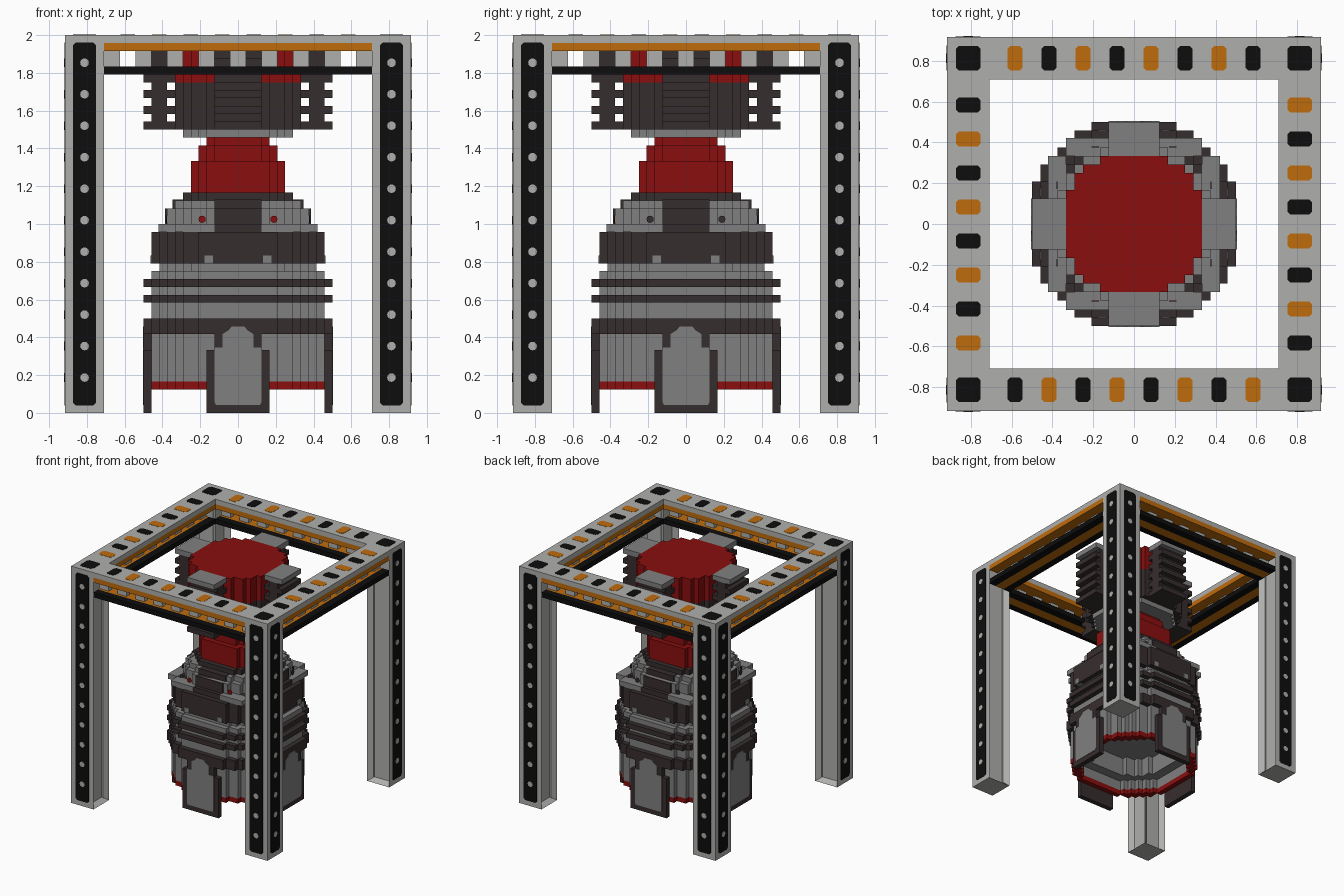
import bpy, bmesh, math
from mathutils import Matrix, Vector

if "Cube" in bpy.data.objects:
    bpy.data.objects.remove(bpy.data.objects["Cube"])

U = 1 / 24          # block size
E = 22 * U          # outer edge of the gantry


def material(name, rgb):
    m = bpy.data.materials.new(name)
    m.use_nodes = True
    c = (*rgb, 1)
    m.diffuse_color = c
    b = m.node_tree.nodes["Principled BSDF"]
    b.inputs["Base Color"].default_value = c
    b.inputs["Roughness"].default_value = 0.8
    return m


LIGHT = material("light grey", (0.43, 0.43, 0.42))
GREY = material("mid grey", (0.216, 0.216, 0.216))
DARK = material("dark brown", (0.037, 0.026, 0.027))
RED = material("deep red", (0.254, 0.0045, 0.0045))
ORANGE = material("orange", (0.52, 0.15, 0.004))
BLACK = material("black", (0.004, 0.004, 0.004))

TOP = Matrix.Identity(4)
# local xy drawn on a wall facing -y, local z pointing outwards
FRONT = Matrix.Rotation(math.pi / 2, 4, 'X')


def finish(name, mat, bm, turns):
    """Turn the geometry about z and make an object of it."""
    base = bm.copy()
    me_part = bpy.data.meshes.new(name + "_part")
    base.to_mesh(me_part)
    base.free()
    for k in range(1, turns):
        start = len(bm.verts)
        bm.from_mesh(me_part)
        bm.verts.ensure_lookup_table()
        bmesh.ops.rotate(bm, verts=bm.verts[start:], cent=(0, 0, 0),
                         matrix=Matrix.Rotation(k * math.pi / 2, 3, 'Z'))
    bpy.data.meshes.remove(me_part)
    bmesh.ops.recalc_face_normals(bm, faces=bm.faces)
    me = bpy.data.meshes.new(name)
    bm.to_mesh(me)
    bm.free()
    me.materials.append(mat)
    ob = bpy.data.objects.new(name, me)
    bpy.context.collection.objects.link(ob)
    return ob


def boxes(name, mat, items, turns=4):
    """Boxes given as x0, x1, y0, y1, z0, z1 in block units."""
    bm = bmesh.new()
    for x0, x1, y0, y1, z0, z1 in items:
        size = Vector((x1 - x0, y1 - y0, z1 - z0)) * U
        mid = Vector((x0 + x1, y0 + y1, z0 + z1)) * U / 2
        bmesh.ops.create_cube(bm, size=1, matrix=Matrix.Translation(mid) @ Matrix.Diagonal((*size, 1)))
    return finish(name, mat, bm, turns)


def prisms(name, mat, outlines, z0, z1, frame=TOP, turns=4):
    """Outlines extruded from z0 to z1 in the given frame."""
    bm = bmesh.new()
    for pts in outlines:
        lo = [bm.verts.new(frame @ Vector((x, y, z0))) for x, y in pts]
        hi = [bm.verts.new(frame @ Vector((x, y, z1))) for x, y in pts]
        bm.faces.new(lo[::-1])
        bm.faces.new(hi)
        for i in range(len(pts)):
            j = (i + 1) % len(pts)
            bm.faces.new((lo[i], lo[j], hi[j], hi[i]))
    return finish(name, mat, bm, turns)


def pad(cx, cy, w, h, c=0.014):
    """Rectangle with cut corners."""
    a, b = w / 2, h / 2
    return [(cx + x, cy + y) for x, y in (
        (c - a, -b), (a - c, -b), (a, c - b), (a, b - c),
        (a - c, b), (c - a, b), (-a, b - c), (-a, c - b))]


def dot(cx, cy, r):
    return [(cx + r * math.cos(t * math.pi / 6), cy + r * math.sin(t * math.pi / 6)) for t in range(12)]


def widths(n):
    """Half width of each row of a blocky disc n blocks in radius."""
    return [int(math.sqrt((n + 0.6) ** 2 - (j + 0.5) ** 2) + 0.5) for j in range(n)]


def disc(name, mat, n, z0, z1):
    quarter = []
    for j, w in enumerate(widths(n)):
        w = min(w, n)
        if not quarter or quarter[-1][0] != w:
            if quarter:
                quarter.append((quarter[-1][0], j))
                quarter.append((w, j))
            else:
                quarter.append((w, 0))
    quarter.append((quarter[-1][0], n))
    pts = []
    for k in range(4):
        c, s = ((1, 0), (0, 1), (-1, 0), (0, -1))[k]
        pts += [((x * c - y * s) * U, (x * s + y * c) * U) for x, y in quarter[1:]]
    prisms(name, mat, [pts], z0 * U, z1 * U, turns=1)


def ring(name, mat, n, inner, z0, z1):
    wi = widths(inner) + [0] * n
    boxes(name, mat, [(min(wi[j], inner), min(w, n), j, j + 1, z0, z1) for j, w in enumerate(widths(n))])


# --- Gantry posts, with channels sunk in the inward faces ---
bm = bmesh.new()
bmesh.ops.create_cube(bm, size=1, matrix=Matrix.Translation((19.5 * U, -19.5 * U, 1))
                      @ Matrix.Diagonal((5 * U, 5 * U, 2, 1)))
bm.normal_update()
inner = [f for f in bm.faces if f.normal.x < -0.5 or f.normal.y > 0.5]
bmesh.ops.inset_individual(bm, faces=inner, thickness=U, depth=-U)
finish("gantry_posts", LIGHT, bm, 4)

post_x = (-19.5 * U, 19.5 * U)
prisms("post_panels", BLACK, [pad(x, 1, 0.122, 1.92) for x in post_x], E, E + 0.002, FRONT)
prisms("post_rivets", LIGHT, [dot(x, 0.187 + i / 6, 0.023) for x in post_x for i in range(11)],
       E, E + 0.004, FRONT)

# --- Gantry beams ---
boxes("beam_tops", LIGHT, [(-17, 17, -22, -17, 47, 48)])
boxes("beam_upper_planks", ORANGE, [(-17, 17, -22, -17, 46, 47)])
boxes("beam_blocks", LIGHT, [(x, x + 2, -20, -19, 44, 46) for x in range(-17, 17, 4)])
boxes("beam_lower_planks", ORANGE, [(-17, 17, -20.5, -18.5, 43, 44)])
boxes("beam_lower_rails", BLACK, [(-17, 17, y, y + 1.5, 43, 44) for y in (-22, -18.5)])

# Pads on the top of the gantry, alternating in colour
prisms("corner_pads", BLACK, [pad(19.5 * U, -19.5 * U, 0.12, 0.12)], 2, 2.002)
for name, mat, first in (("black_pads", BLACK, 0), ("orange_pads", ORANGE, 1)):
    prisms(name, mat, [pad((i - 3.5) / 6, -19.5 * U, 0.075, 0.12) for i in range(first, 8, 2)], 2, 2.002)

# --- Engine bell, open underneath ---
ring("skirt_rim", RED, 11, 10, 3, 4)
ring("skirt", GREY, 11, 10, 4, 10)
ring("skirt_lining", GREY, 10, 8, 6, 10)
disc("skirt_ceiling", GREY, 10, 9.8, 10)
disc("skirt_collar", DARK, 12, 10, 12)

# Hanging door panels on four sides
door = [(-4, 0), (4, 0), (4, 8), (3, 8), (3, 12), (-3, 12), (-3, 8), (-4, 8)]
inlay = [(-2.8, 1), (2.8, 1), (3, 1.4), (3, 8.3), (2, 8.3), (2, 10), (1.2, 10.5), (0.8, 11),
         (-0.8, 11), (-1.2, 10.5), (-2, 10), (-2, 8.3), (-3, 8.3), (-3, 1.4)]
scaled = lambda pts: [(x * U, y * U) for x, y in pts]
prisms("door_frames", DARK, [scaled(door)], 11 * U, 12 * U, FRONT)
prisms("door_inlays", GREY, [scaled(inlay)], 12 * U, 12 * U + 0.004, FRONT)

# --- Engine body: stacked blocky discs (radius, bottom, top) ---
body = [("body_base", GREY, 11, 12, 14), ("hoop_low", DARK, 12, 14, 15),
        ("body_gap", GREY, 11, 15, 16), ("hoop_high", DARK, 12, 16, 17),
        ("body_upper", GREY, 11, 17, 18), ("body_neck", GREY, 10, 18, 19),
        ("shoulder", DARK, 11, 19, 23), ("shoulder_step", DARK, 10, 23, 24),
        ("pod_base", GREY, 9, 24, 26), ("pod_top", GREY, 8, 26, 27),
        ("shoulder_cap", DARK, 7, 27, 28),
        ("throat_low", RED, 6, 28, 32), ("throat_mid", RED, 5, 32, 34),
        ("throat_high", RED, 4, 34, 35), ("throat_plate", GREY, 7, 35, 36),
        ("head", DARK, 8, 36, 42), ("head_cap", RED, 8, 42, 47)]
for row in body:
    disc(*row)

# Dark stepped ribs between the pods
boxes("shoulder_ribs", DARK, [(-3, 3, -9.3, 0, 24, 26), (-3, 3, -8.3, 0, 26, 27.1)])
# Pod fronts stand down over the shoulder step
boxes("pod_feet", GREY, [(x, x + 5, -10.1, -8, 23, 24.02) for x in (-8, 3)])
boxes("shoulder_tabs", GREY, [(x - 0.55, x + 0.55, -11.12, -10, 19, 20) for x in (-3.7, 3.7)])

# Pod lights: red at the front, dark on the other sides
lights = [dot(x, 1.025, 0.019) for x in (-0.19, 0.19)]
prisms("front_lights", RED, lights, 9 * U, 9 * U + 0.005, FRONT, turns=1)
for side, k in (("left", 1), ("back", 2), ("right", 3)):
    prisms(side + "_lights", DARK, lights, 9 * U, 9 * U + 0.005,
           Matrix.Rotation(k * math.pi / 2, 4, 'Z') @ FRONT, turns=1)

# --- Finned arms around the head ---
boxes("arm_plates", DARK, [(-3, 3, -11, -9, 36, 46)])
boxes("arm_fins", DARK, [(-3, 3, -12, -8, z, z + 1) for z in range(36, 46, 2)])
boxes("arm_caps", GREY, [(-3, 3, -12, -8, 46, 47)])
